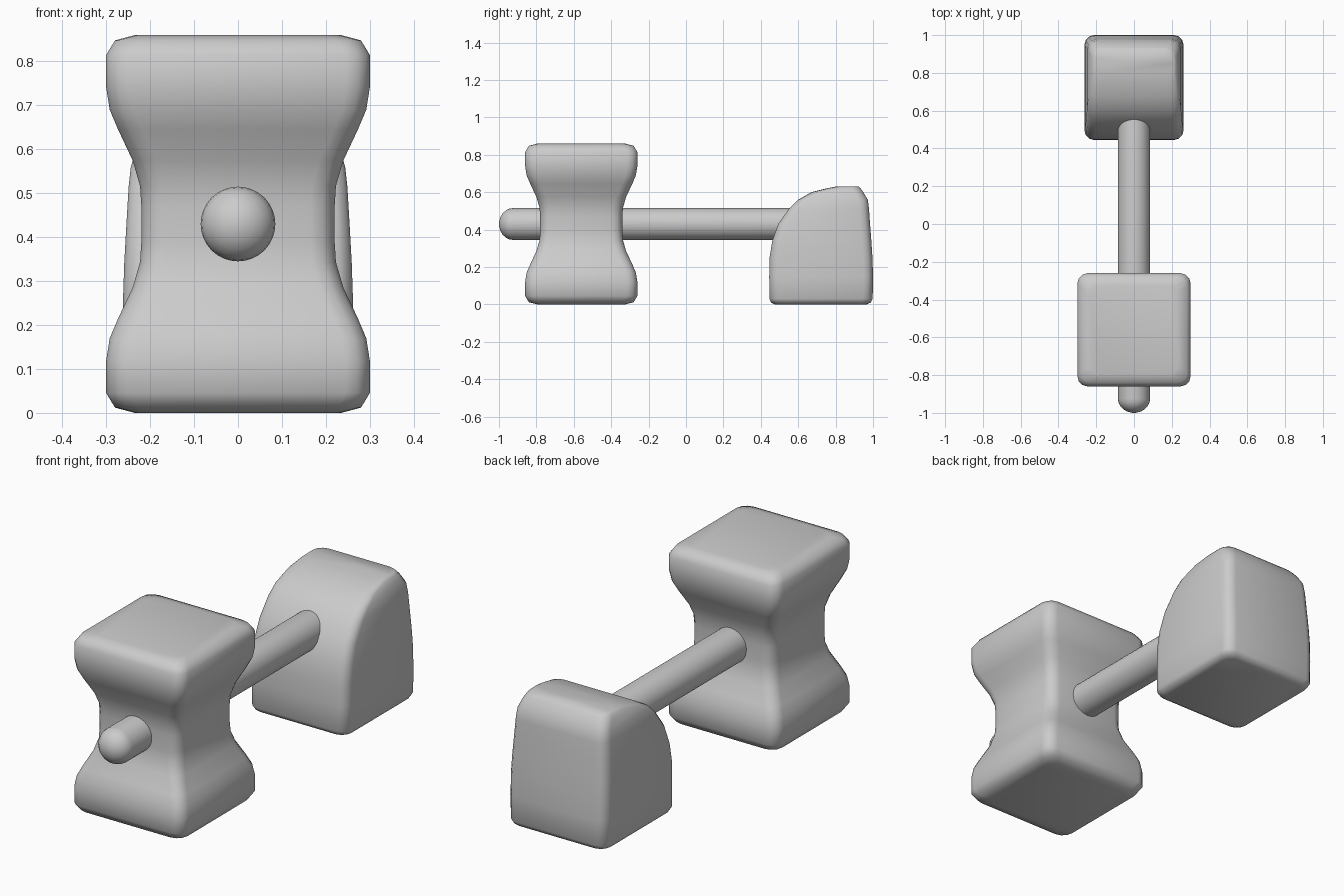
import bpy, bmesh, math

if "Cube" in bpy.data.objects:
    bpy.data.objects.remove(bpy.data.objects["Cube"])


def rounded_rect(x, y0, y1, z, r, seg=3):
    # ring of points around a rectangle with rounded corners
    pts = []
    corners = ((x - r, y1 - r), (-x + r, y1 - r), (-x + r, y0 + r), (x - r, y0 + r))
    for i, (cx, cy) in enumerate(corners):
        for k in range(seg + 1):
            a = math.pi / 2 * (i + k / seg)
            pts.append((cx + r * math.cos(a), cy + r * math.sin(a), z))
    return pts


def loft(name, rings):
    bm = bmesh.new()
    loops = [[bm.verts.new(p) for p in ring] for ring in rings]
    n = len(loops[0])
    for a, b in zip(loops, loops[1:]):
        for i in range(n):
            j = (i + 1) % n
            bm.faces.new((a[i], a[j], b[j], b[i]))
    bm.faces.new(loops[0][::-1])
    bm.faces.new(loops[-1])
    bmesh.ops.recalc_face_normals(bm, faces=bm.faces)
    mesh = bpy.data.meshes.new(name)
    bm.to_mesh(mesh)
    bm.free()
    ob = bpy.data.objects.new(name, mesh)
    bpy.context.collection.objects.link(ob)
    bpy.ops.object.select_all(action='DESELECT')
    ob.select_set(True)
    bpy.context.view_layer.objects.active = ob
    bpy.ops.object.shade_smooth_by_angle(angle=math.radians(50))
    return ob


# waisted post: half profile mirrored about mid height
H = 0.86
half = [(0.0, 0.235), (0.012, 0.28), (0.045, 0.30), (0.12, 0.30), (0.17, 0.292),
        (0.215, 0.273), (0.285, 0.24), (0.343, 0.223), (0.39, 0.22)]
profile = half + [(H - z, w) for z, w in reversed(half)]
loft("waisted_post", [rounded_rect(w, -0.56 - w, -0.56 + w, z, 0.055) for z, w in profile])

# end block with a curved front: z, front y, back y, half width
levels = [(0.0, 0.475, 0.965, 0.23), (0.010, 0.455, 0.988, 0.252), (0.03, 0.446, 0.998, 0.262),
          (0.15, 0.445, 1.0, 0.262), (0.25, 0.447, 0.997, 0.262), (0.34, 0.461, 0.991, 0.259),
          (0.43, 0.493, 0.984, 0.254), (0.515, 0.553, 0.978, 0.249), (0.56, 0.60, 0.972, 0.244),
          (0.60, 0.67, 0.948, 0.232), (0.62, 0.75, 0.934, 0.222), (0.63, 0.80, 0.925, 0.212)]
loft("end_block", [rounded_rect(w, a, b, z, 0.05) for z, a, b, w in levels])

# round-ended rod running through the post into the block
R, CAP, Y0, Y1, N = 0.085, 0.075, -1.0, 0.68, 32
steps = [math.radians(a) for a in (8, 25, 42, 60, 76, 90)]
stations = [(Y0 + CAP * (1 - math.cos(a)), R * math.sin(a)) for a in steps]
stations += [(Y1 - CAP * (1 - math.cos(a)), R * math.sin(a)) for a in reversed(steps)]
loft("rod", [[(r * math.cos(2 * math.pi * i / N), y, 0.43 + r * math.sin(2 * math.pi * i / N))
              for i in range(N)] for y, r in stations])
